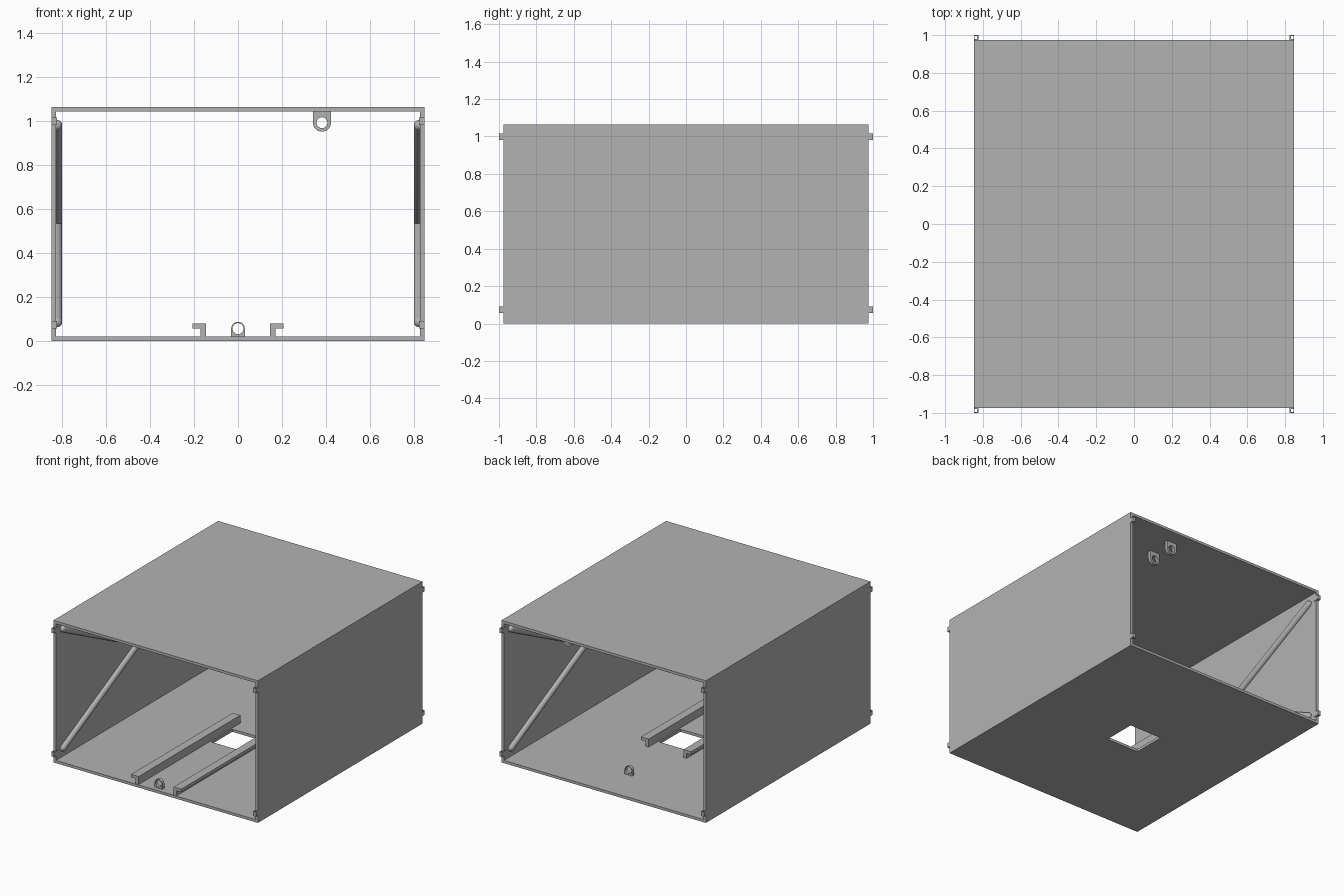
import bpy, bmesh, math
from mathutils import Matrix, Vector

if "Cube" in bpy.data.objects:
    bpy.data.objects.remove(bpy.data.objects["Cube"])

grey = bpy.data.materials.new("plain_grey")
grey.diffuse_color = (0.45, 0.45, 0.45, 1)
grey.use_nodes = True
grey.node_tree.nodes["Principled BSDF"].inputs["Base Color"].default_value = grey.diffuse_color

W, D, H, T = 0.848, 0.975, 1.065, 0.02   # half width, half depth, height, wall


def finish(name, bm, smooth=False):
    bmesh.ops.recalc_face_normals(bm, faces=bm.faces)
    me = bpy.data.meshes.new(name)
    bm.to_mesh(me)
    bm.free()
    me.materials.append(grey)
    ob = bpy.data.objects.new(name, me)
    bpy.context.collection.objects.link(ob)
    bpy.ops.object.select_all(action='DESELECT')
    ob.select_set(True)
    bpy.context.view_layer.objects.active = ob
    if smooth:
        bpy.ops.object.shade_smooth_by_angle(angle=math.radians(35))
    return ob


def prism(name, place, lo, hi, outer, inner=None, smooth=False):
    """Extrude a 2D outline, optionally with a matching inner hole loop."""
    bm = bmesh.new()
    n = len(outer)

    def loop(pts, w):
        return [bm.verts.new(place(u, v, w)) for u, v in pts]

    def walls(a, b):
        for i in range(n):
            j = (i + 1) % n
            bm.faces.new((a[i], a[j], b[j], b[i]))

    o0, o1 = loop(outer, lo), loop(outer, hi)
    walls(o0, o1)
    if inner:
        i0, i1 = loop(inner, lo), loop(inner, hi)
        walls(i0, i1)
        walls(o0, i0)
        walls(o1, i1)
    else:
        bm.faces.new(o0)
        bm.faces.new(o1)
    return finish(name, bm, smooth)


def along_y(u, v, w):
    return (u, w, v)


def along_z(u, v, w):
    return (u, v, w)


def rect(x0, x1, y0, y1):
    return [(x0, y0), (x1, y0), (x1, y1), (x0, y1)]


# Open-ended box sleeve with a square opening in the floor
shell = prism("box_shell", along_y, -D, D, rect(-W, W, 0, H),
              rect(-W + T, W - T, T, H - T))
cutter = prism("floor_opening_cutter", along_z, -0.1, 0.1,
               rect(-0.135, 0.135, -0.125, 0.125))
cutter.hide_render = True
mod = shell.modifiers.new("floor_opening", 'BOOLEAN')
mod.operation, mod.solver, mod.object = 'DIFFERENCE', 'EXACT', cutter
bpy.context.view_layer.objects.active = shell
bpy.ops.object.modifier_apply(modifier=mod.name)
bpy.data.objects.remove(cutter)

# L-shaped floor rails, flanges pointing outwards
for s, side in ((-1, "left"), (1, "right")):
    prof = [(0.145, 0.015), (0.17, 0.015), (0.17, 0.057),
            (0.208, 0.057), (0.208, 0.08), (0.145, 0.08)]
    prism("floor_rail_" + side, along_y, -0.97, 0.235,
          [(s * x, z) for x, z in prof])


# Eyelet lugs: round on one side, square where they meet the panel
def lug(name, x, y, z, r, hole, base, up):
    outer, inner = [], []
    for i in range(32):
        a = 2 * math.pi * i / 32
        c, s = math.cos(a), math.sin(a)
        u, v = r * c, r * s
        if i > 16:
            k = r / max(abs(c), abs(s))
            u, v = k * c, k * s
            if v < -r + 1e-5:
                v = -base
        outer.append((x + u, z + up * v))
        inner.append((x + hole * c, z + up * hole * s))
    prism(name, along_y, y - 0.0125, y + 0.0125, outer, inner, True)


lug("floor_lug_front", 0, -0.93, 0.056, 0.031, 0.025, 0.04, 1)
lug("floor_lug_back", 0, 0.67, 0.056, 0.031, 0.025, 0.04, 1)
for i, y in enumerate((0.67, 0.85)):
    lug(f"ceiling_lug_{i + 1}", 0.382, y, 0.993, 0.041, 0.025, 0.06, -1)

# Hinge tabs with vertical pin holes at the eight corners
for sx in (-1, 1):
    for sy in (-1, 1):
        for level, z0 in (("lower", 0.056), ("upper", 0.982)):
            cx, cy, h = sx * 0.837, sy * 0.987, 0.007
            end = sorted((sy * 0.955, sy * 1.0))
            xs = sorted((sx * 0.824, sx * W))
            prism(f"hinge_tab_{level}_{'left' if sx < 0 else 'right'}_"
                  f"{'front' if sy < 0 else 'back'}",
                  along_z, z0, z0 + 0.034, rect(*xs, *end),
                  rect(cx - h, cx + h, cy - h, cy + h))

# Crossed round braces on the inner side walls
for sx, side in ((-1, "left"), (1, "right")):
    for sz, way in ((1, "rising"), (-1, "falling")):
        r = 0.024
        a = Vector((sx * 0.8235, -0.9, 0.534 - sz * 0.447))
        b = Vector((sx * 0.8235, 0.9, 0.534 + sz * 0.447))
        half = (b - a).length / 2
        bm = bmesh.new()
        bmesh.ops.create_uvsphere(bm, u_segments=24, v_segments=13, radius=r)
        for v in bm.verts:          # stretch the ball into a capsule
            v.co.z += half if v.co.z > 0 else -half
        rot = (b - a).to_track_quat('Z', 'X').to_matrix().to_4x4()
        bm.transform(Matrix.Translation((a + b) / 2) @ rot)
        finish(f"{way}_brace_{side}", bm, True)
